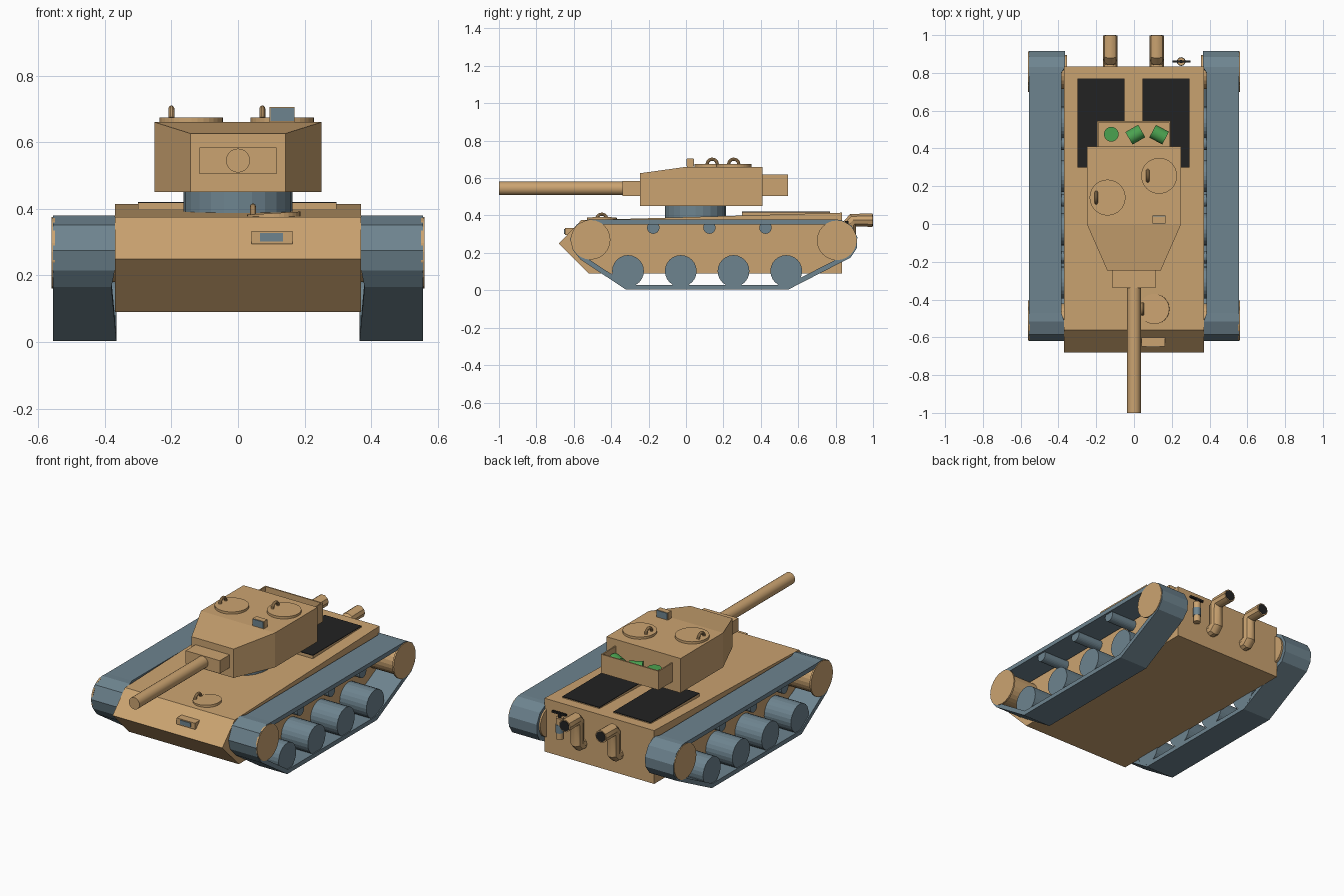
import bpy, bmesh, math
from mathutils import Vector, Matrix

if "Cube" in bpy.data.objects:
    bpy.data.objects.remove(bpy.data.objects["Cube"])


def material(name, rgb):
    m = bpy.data.materials.new(name)
    m.use_nodes = True
    m.diffuse_color = (*rgb, 1)
    m.node_tree.nodes["Principled BSDF"].inputs["Base Color"].default_value = (*rgb, 1)
    return m


TAN = material("sand tan", (0.60, 0.37, 0.165))
SLATE = material("slate grey", (0.155, 0.23, 0.275))
BLACK = material("black", (0.016, 0.016, 0.016))
GREEN = material("can green", (0.07, 0.36, 0.08))


def add(name, bm, mat):
    bmesh.ops.recalc_face_normals(bm, faces=bm.faces)
    me = bpy.data.meshes.new(name)
    bm.to_mesh(me)
    bm.free()
    me.materials.append(mat)
    ob = bpy.data.objects.new(name, me)
    bpy.context.collection.objects.link(ob)
    return ob


def box(name, lo, hi, mat):
    lo, hi = Vector(lo), Vector(hi)
    bm = bmesh.new()
    bmesh.ops.create_cube(bm, size=1, matrix=Matrix.Translation((lo + hi) / 2)
                          @ Matrix.Diagonal((*(hi - lo), 1)))
    return add(name, bm, mat)


def cylinder(name, a, b, r, mat, sides=24, smooth=False):
    a, b = Vector(a), Vector(b)
    turn = (b - a).to_track_quat('Z', 'Y').to_matrix().to_4x4()
    bm = bmesh.new()
    bmesh.ops.create_cone(bm, cap_ends=True, segments=sides, radius1=r, radius2=r,
                          depth=(b - a).length, matrix=Matrix.Translation((a + b) / 2) @ turn)
    ob = add(name, bm, mat)
    if smooth:
        shade(ob)
    return ob


def loft(name, lower, upper, mat):
    """Solid between two matching point loops."""
    bm = bmesh.new()
    a = [bm.verts.new(p) for p in lower]
    b = [bm.verts.new(p) for p in upper]
    bm.faces.new(a)
    bm.faces.new(b)
    for i in range(len(a)):
        j = (i + 1) % len(a)
        bm.faces.new((a[i], a[j], b[j], b[i]))
    return add(name, bm, mat)


def activate(ob):
    bpy.ops.object.select_all(action='DESELECT')
    ob.select_set(True)
    bpy.context.view_layer.objects.active = ob


def shade(ob):
    activate(ob)
    bpy.ops.object.shade_smooth_by_angle(angle=math.radians(35))


def pipe(name, points, r, mat):
    cu = bpy.data.curves.new(name, 'CURVE')
    cu.dimensions = '3D'
    cu.bevel_depth = r
    cu.bevel_resolution = 3
    cu.use_fill_caps = True
    sp = cu.splines.new('POLY')
    sp.points.add(len(points) - 1)
    for p, co in zip(sp.points, points):
        p.co = (*co, 1)
    cu.materials.append(mat)
    ob = bpy.data.objects.new(name, cu)
    bpy.context.collection.objects.link(ob)
    activate(ob)
    bpy.ops.object.convert(target='MESH')
    shade(ob)


def handle(name, x, y, z, r=0.027):
    arc = [math.pi * i / 10 for i in range(11)]
    pipe(name, [(x, y + r * math.cos(t), z + r * math.sin(t)) for t in arc], 0.009, TAN)


# Hull
profile = [(-0.68, 0.25), (-0.52, 0.09), (0.835, 0.09), (0.835, 0.415), (-0.56, 0.375)]
loft("hull", [(-0.37, y, z) for y, z in profile], [(0.37, y, z) for y, z in profile], TAN)

# Driver visor and hull hatch
box("driver_visor", (0.04, -0.648, 0.295), (0.163, -0.59, 0.333), TAN)
box("driver_visor_glass", (0.066, -0.652, 0.302), (0.135, -0.647, 0.328), SLATE)
cylinder("driver_hatch", (0.108, -0.45, 0.37), (0.107, -0.45, 0.387), 0.08, TAN, 32)
handle("driver_hatch_handle", 0.045, -0.45, 0.38)

# Engine grilles on raised frames
for side, x0 in (("right", -0.3), ("left", 0.045)):
    box(side + "_grille_frame", (x0, 0.3, 0.38), (x0 + 0.25, 0.77, 0.417), TAN)
    box(side + "_grille", (x0, 0.3, 0.417), (x0 + 0.25, 0.77, 0.421), BLACK)

# Running gear: belt outline as (y, z, inner x), counter-clockwise
belt = [(0.8, 0.378, 0.385), (-0.47, 0.378, 0.385), (-0.515, 0.38, 0.37), (-0.585, 0.352, 0.37),
        (-0.62, 0.275, 0.37), (-0.605, 0.215, 0.37), (-0.565, 0.165, 0.38), (-0.32, 0.003, 0.365),
        (0.545, 0.003, 0.365), (0.88, 0.175, 0.37), (0.913, 0.225, 0.365), (0.916, 0.285, 0.365),
        (0.885, 0.345, 0.365), (0.83, 0.376, 0.365)]


def inset(points, depth):
    out = []
    for i, (y, z, _) in enumerate(points):
        p = Vector((y, z))
        d1 = (p - Vector(points[i - 1][:2])).normalized()
        d2 = (Vector(points[(i + 1) % len(points)][:2]) - p).normalized()
        n = Vector((-d1.y - d2.y, d1.x + d2.x)).normalized()
        out.append(p + n * depth / max(0.5, n.dot(Vector((-d1.y, d1.x)))))
    return out


for side, s in (("left", 1), ("right", -1)):
    bm = bmesh.new()
    rings = []
    for (y, z, x), q in zip(belt, inset(belt, 0.026)):
        corners = [(x, y, z), (0.556, y, z), (0.556, q.x, q.y), (x, q.x, q.y)]
        rings.append([bm.verts.new((s * cx, cy, cz)) for cx, cy, cz in corners])
    for i, ring in enumerate(rings):
        prev = rings[i - 1]
        for k in range(4):
            bm.faces.new((prev[k], prev[k - 1], ring[k - 1], ring[k]))
    add(side + "_track", bm, SLATE)

    def axle(name, y, z, r, x0, x1, mat):
        cylinder(side + name, (s * x0, y, z), (s * x1, y, z), r, mat)

    for end, y, z in (("_front", -0.51, 0.27), ("_rear", 0.806, 0.267)):
        axle(end + "_drum", y, z, 0.09, 0.355, 0.55, TAN)
        axle(end + "_drum_cap", y, z, 0.106, 0.55, 0.56, TAN)
    for i in range(4):
        axle("_road_wheel_%d" % (i + 1), -0.31 + 0.282 * i, 0.103, 0.085, 0.365, 0.55, SLATE)
    for i in range(3):
        axle("_return_roller_%d" % (i + 1), -0.175 + 0.3 * i, 0.335, 0.033, 0.36, 0.545, SLATE)

# Turret
cylinder("turret_ring", (0, 0.05, 0.38), (0, 0.05, 0.46), 0.163, SLATE)
half = [(0.25, 0.41, 0.66), (0.25, 0, 0.66), (0.142, -0.245, 0.626)]
for name, (p, q) in (("turret_body", half[:2]), ("turret_nose", half[1:])):
    plan = [p, q, (-q[0], q[1], q[2]), (-p[0], p[1], p[2])]
    loft(name, [(x, y, 0.45) for x, y, z in plan], plan, TAN)

# Gun
box("mantlet", (-0.115, -0.34, 0.505), (0.115, -0.24, 0.584), TAN)
cylinder("gun_barrel", (0, -1, 0.545), (0, -0.33, 0.545), 0.036, TAN, 20, True)

# Turret hatches and periscope
for side, x, y in (("right", -0.14, 0.14), ("left", 0.133, 0.255)):
    cylinder(side + "_hatch", (x, y, 0.655), (x, y, 0.674), 0.095, TAN, 32)
    handle(side + "_hatch_handle", x - 0.06, y, 0.674)
box("periscope", (0.095, 0.006, 0.655), (0.17, 0.04, 0.705), TAN)
for name, y in (("front", 0.002), ("back", 0.04)):
    box("periscope_glass_" + name, (0.097, y, 0.664), (0.168, y + 0.004, 0.703), SLATE)

# Stowage basket with cans
box("basket_floor", (-0.197, 0.4, 0.505), (0.192, 0.545, 0.513), TAN)
box("basket_back", (-0.197, 0.537, 0.505), (0.192, 0.545, 0.62), TAN)
for side, x in (("right", -0.197), ("left", 0.184)):
    box("basket_side_" + side, (x, 0.4, 0.505), (x + 0.008, 0.545, 0.62), TAN)
cylinder("standing_can", (-0.12, 0.475, 0.513), (-0.12, 0.475, 0.595), 0.039, GREEN, 20, True)
for i, (x, angle) in enumerate(((0.007, 30), (0.133, -28))):
    c = Vector((x, 0.473, 0.56))
    d = Vector((math.cos(math.radians(angle)), math.sin(math.radians(angle)), 0)) * 0.039
    cylinder("lying_can_%d" % (i + 1), c - d, c + d, 0.038, GREEN, 20, True)

# Exhausts
for side, x in (("right", -0.125), ("left", 0.12)):
    pipe(side + "_exhaust", [(x, 0.8, 0.21), (x, 0.855, 0.21), (x, 0.875, 0.23),
                             (x, 0.875, 0.355), (x, 0.893, 0.375), (x, 0.998, 0.375)], 0.038, TAN)
    cylinder(side + "_exhaust_opening", (x, 0.99, 0.375), (x, 1.0, 0.375), 0.031, BLACK)

# Rear extinguisher
cylinder("extinguisher_body", (0.25, 0.86, 0.21), (0.25, 0.86, 0.34), 0.021, TAN, 16, True)
cylinder("extinguisher_band", (0.25, 0.86, 0.25), (0.25, 0.86, 0.30), 0.023, SLATE, 16, True)
cylinder("extinguisher_neck", (0.25, 0.86, 0.34), (0.25, 0.86, 0.37), 0.009, BLACK, 12)
box("extinguisher_lever", (0.205, 0.854, 0.358), (0.3, 0.866, 0.37), BLACK)
